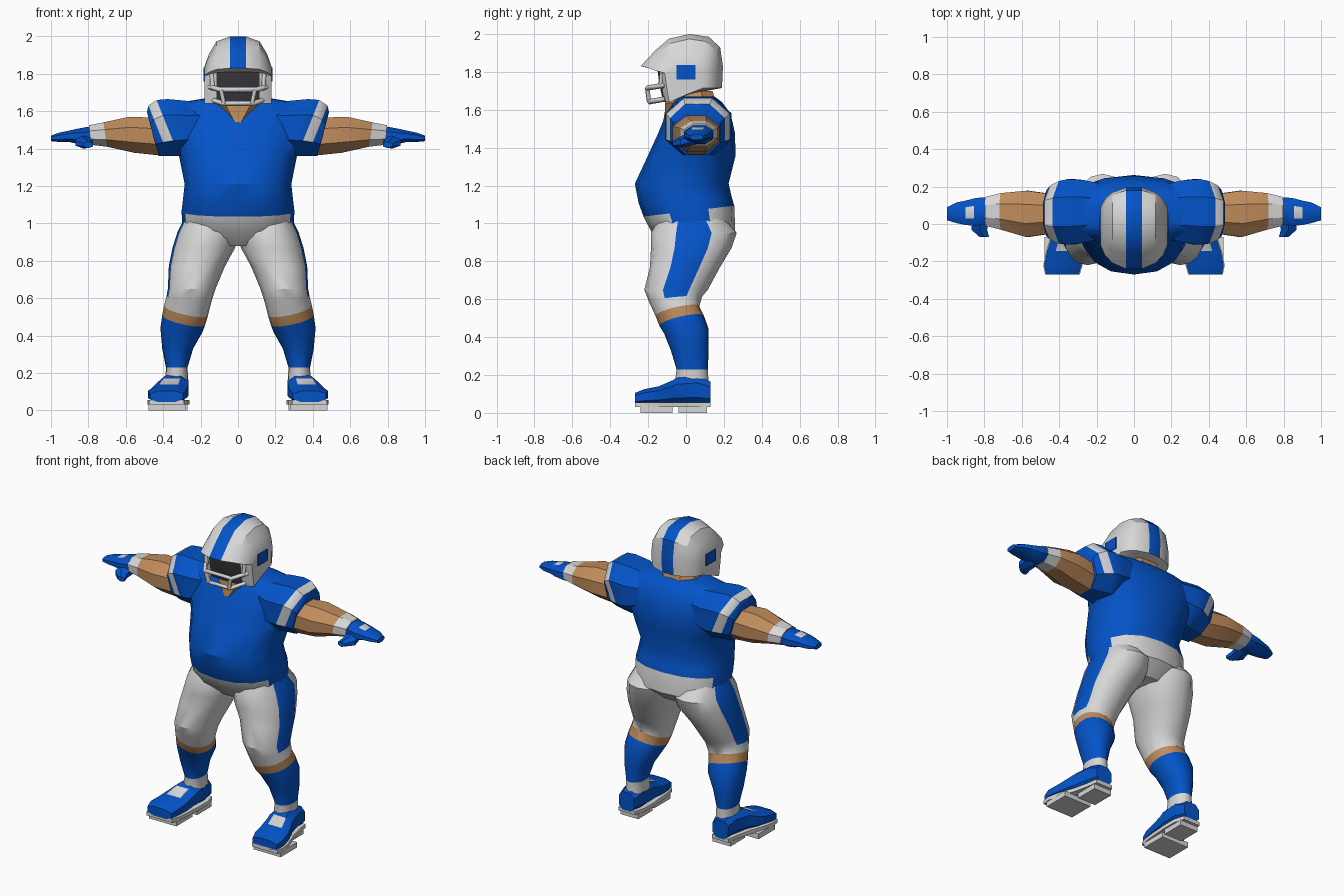
import bpy, bmesh, math
from mathutils import Vector


def material(name, rgb):
    m = bpy.data.materials.new(name)
    m.diffuse_color = (*rgb, 1)
    return m


MATS = [material("blue cloth", (0.001, 0.087, 0.58)),
        material("white cloth", (0.68, 0.68, 0.68)),
        material("skin", (0.52, 0.26, 0.105)),
        material("dark opening", (0.045, 0.038, 0.048))]
BLUE, WHITE, SKIN, DARK = range(4)


def ring(axis, t, a0, a1, b0, b1, n=8, p=1.0, ka=0.0, kb=0.0):
    """Rounded cross-section at t along an axis, filling a0..a1 by b0..b1."""
    off, norm = (0, 1) if n > 8 else (math.pi / n, math.cos(math.pi / n))
    ac, ar, bc, br = (a0 + a1) / 2, (a1 - a0) / 2, (b0 + b1) / 2, (b1 - b0) / 2
    pts = []
    for i in range(n):
        w = off + 2 * math.pi * i / n
        c, s = math.cos(w) / norm, math.sin(w) / norm
        da = ar * math.copysign(abs(c) ** p, c)
        db = br * math.copysign(abs(s) ** p, s)
        a, b, h = ac + da, bc + db, t + ka * da + kb * db
        pts.append({'x': (h, a, b), 'y': (a, h, b), 'z': (a, b, h)}[axis])
    return pts


def loft(name, rings, colour, mirror=False):
    """Skin a list of rings; colour(i, j) picks a material for band i, side j."""
    bm = bmesh.new()
    rows = [[bm.verts.new(Vector(q)) for q in r] for r in rings]
    n = len(rows[0])
    for i in range(len(rows) - 1):
        for j in range(n):
            k = (j + 1) % n
            f = bm.faces.new((rows[i][j], rows[i][k], rows[i + 1][k], rows[i + 1][j]))
            f.material_index = colour(i, j)
    bm.faces.new(rows[0]).material_index = colour(0, 1)
    bm.faces.new(rows[-1]).material_index = colour(len(rows) - 2, 1)
    bmesh.ops.recalc_face_normals(bm, faces=bm.faces)
    me = bpy.data.meshes.new(name)
    bm.to_mesh(me)
    bm.free()
    me.shade_smooth()
    me.set_sharp_from_angle(angle=math.radians(32))
    for m in MATS:
        me.materials.append(m)
    ob = bpy.data.objects.new(name, me)
    bpy.context.collection.objects.link(ob)
    if mirror:
        ob.modifiers.new("Mirror", 'MIRROR')
    return ob


def box(name, x0, x1, y0, y1, z0, z1, col, mirror=True):
    loft(name, [ring('z', z, x0, x1, y0, y1, 4) for z in (z0, z1)], lambda i, j: col, mirror)


# Jersey and hips: white below the hem except the side stripes
body = [(0.88, 0.15, -0.10, 0.17, 0), (0.96, 0.295, -0.185, 0.26, 0),
        (1.065, 0.302, -0.224, 0.255, 0.12), (1.12, 0.295, -0.25, 0.243, 0.05),
        (1.21, 0.285, -0.27, 0.225, 0), (1.36, 0.315, -0.20, 0.262, 0),
        (1.48, 0.37, -0.145, 0.258, 0), (1.58, 0.39, -0.105, 0.235, 0),
        (1.64, 0.35, -0.07, 0.19, 0), (1.67, 0.17, -0.05, 0.15, 0)]
loft("jersey_and_hips",
     [ring('z', z, -w, w, f, b, 16, 0.88, 0, k) for z, w, f, b, k in body],
     lambda i, j: WHITE if i < 2 and j not in (0, 7, 8, 15) else BLUE)

# Neck with the open collar point in front
loft("neck", [ring('z', z, -w, w, f, b, 8, 0.8) for z, w, f, b in
              [(1.53, 0.02, -0.122, 0.05), (1.59, 0.09, -0.112, 0.12),
               (1.635, 0.135, -0.11, 0.16), (1.70, 0.11, -0.10, 0.14)]],
     lambda i, j: SKIN)

# Legs: trousers, bare knee, sock, ankle tape
leg = [(1.03, 0.04, 0.285, -0.14, 0.20, 0), (0.95, 0.01, 0.325, -0.185, 0.268, 0),
       (0.87, 0.015, 0.35, -0.185, 0.24, 0), (0.77, 0.07, 0.37, -0.19, 0.18, 0),
       (0.65, 0.12, 0.375, -0.22, 0.115, 0), (0.60, 0.14, 0.382, -0.195, 0.085, 0.1),
       (0.535, 0.16, 0.395, -0.16, 0.07, 0.22), (0.485, 0.175, 0.405, -0.14, 0.095, 0.22),
       (0.43, 0.19, 0.415, -0.115, 0.12, 0.1), (0.33, 0.24, 0.405, -0.08, 0.12, 0),
       (0.23, 0.27, 0.385, -0.05, 0.115, 0), (0.15, 0.265, 0.39, -0.06, 0.12, 0)]


def leg_colour(i, j):
    if i < 6:
        return BLUE if j in (0, 15) and i < 5 else WHITE
    return SKIN if i == 6 else BLUE if i < 10 else WHITE


loft("leg", [ring('z', z, a, b, c, d, 16, 0.92, k, k) for z, a, b, c, d, k in leg],
     leg_colour, True)

# Shoes with a white instep band, sole and tread blocks
shoe = [(0.13, 0.285, 0.395, 0.045, 0.165), (0.06, 0.265, 0.405, 0.045, 0.195),
        (-0.05, 0.265, 0.43, 0.045, 0.185), (-0.07, 0.268, 0.44, 0.045, 0.172),
        (-0.145, 0.272, 0.465, 0.045, 0.14), (-0.22, 0.28, 0.48, 0.045, 0.125),
        (-0.27, 0.295, 0.47, 0.045, 0.105)]
loft("shoe", [ring('y', *s, 8, 0.75) for s in shoe],
     lambda i, j: WHITE if i == 3 and j == 1 else BLUE, True)
loft("sole", [ring('y', y, a - 0.005, b + 0.005, 0.032, 0.056, 4)
              for y, a, b, c, d in shoe], lambda i, j: WHITE, True)
box("front_tread", 0.28, 0.478, -0.24, -0.07, 0, 0.035, WHITE)
box("heel_tread", 0.27, 0.40, -0.04, 0.11, 0, 0.035, WHITE)

# Shoulders and sleeves with a white band over the top
sleeve = [(0.10, -0.06, 0.20, 1.45, 1.625, 0), (0.27, -0.10, 0.235, 1.37, 1.655, 0),
          (0.335, -0.11, 0.24, 1.36, 1.665, 0.27), (0.375, -0.105, 0.23, 1.36, 1.66, 0.4),
          (0.425, -0.085, 0.205, 1.36, 1.63, 0.4), (0.455, -0.065, 0.18, 1.36, 1.595, 0.27)]
loft("sleeve", [ring('x', *s[:5], 8, 0.9, 0, s[5]) for s in sleeve],
     lambda i, j: WHITE if i == 3 and j in (0, 1, 2, 3, 7) else BLUE, True)

# Arms with wristbands
arm = [(0.40, -0.045, 0.155, 1.36, 1.565), (0.57, -0.07, 0.178, 1.378, 1.57),
       (0.71, -0.03, 0.165, 1.41, 1.54), (0.79, -0.01, 0.145, 1.42, 1.525)]
loft("arm", [ring('x', *s, 8, 1, 0, 0.15) for s in arm],
     lambda i, j: WHITE if i == 2 else SKIN, True)

# Gloves with a white patch on the back of the hand
glove = [(0.77, 0.0, 0.14, 1.425, 1.52), (0.81, -0.005, 0.143, 1.42, 1.515),
         (0.855, -0.01, 0.137, 1.425, 1.507), (0.90, -0.005, 0.125, 1.435, 1.497),
         (0.95, 0.005, 0.115, 1.435, 1.487), (1.0, 0.02, 0.09, 1.44, 1.47)]
loft("glove", [ring('x', *s, 8, 0.9) for s in glove],
     lambda i, j: WHITE if i == 2 and j == 1 else BLUE, True)
loft("thumb", [ring('y', y, a, b, c, d, 6) for y, a, b, c, d in
               [(0.05, 0.77, 0.86, 1.42, 1.485), (-0.03, 0.785, 0.87, 1.405, 1.455),
                (-0.07, 0.775, 0.825, 1.405, 1.435)]], lambda i, j: BLUE, True)

# Helmet: side profile swept across x, narrowing towards the ears
profile = [(-0.24, 1.83), (-0.16, 1.915), (-0.09, 1.975), (0.02, 2.0), (0.12, 1.985),
           (0.18, 1.93), (0.195, 1.83), (0.19, 1.715), (0.03, 1.685), (-0.12, 1.64),
           (-0.14, 1.73), (-0.15, 1.81)]


def helmet_slice(x, sy, sz):
    pts = []
    for i, (y, z) in enumerate(profile):
        s = 0.5 + 0.5 * sy if i > 8 else sy
        pts.append((x, y * s, 1.78 + (z - 1.78) * sz if z > 1.78 else z))
    return pts


half = [(0.042, 1, 1), (0.115, 0.87, 0.88), (0.155, 0.7, 0.58), (0.178, 0.48, 0.28)]
slices = [helmet_slice(-x, a, b) for x, a, b in reversed(half)]
slices += [helmet_slice(*h) for h in half]


def helmet_colour(i, j):
    if j in (9, 10):
        return DARK if 2 <= i <= 4 else WHITE
    return BLUE if i == 3 and j < 7 else WHITE


loft("helmet", slices, helmet_colour)
box("helmet_side_patch", 0.176, 0.184, -0.05, 0.05, 1.76, 1.835, BLUE)


# Face guard bars
def bars(name, paths, radius):
    cu = bpy.data.curves.new(name, 'CURVE')
    cu.dimensions = '3D'
    cu.bevel_depth, cu.bevel_resolution, cu.use_fill_caps = radius, 0, True
    for path in paths:
        sp = cu.splines.new('POLY')
        sp.points.add(len(path) - 1)
        for pt, co in zip(sp.points, path):
            pt.co = (*co, 1)
    cu.materials.append(MATS[WHITE])
    bpy.context.collection.objects.link(bpy.data.objects.new(name, cu))


def hoop(w, z, y):
    return [(-w, -0.11, z + 0.015), (-w * 0.62, y, z), (w * 0.62, y, z), (w, -0.11, z + 0.015)]


bars("face_guard", [hoop(0.155, 1.715, -0.205), hoop(0.13, 1.642, -0.195)]
     + [[(s * 0.09, -0.205, 1.715), (s * 0.075, -0.195, 1.642)] for s in (-1, 1)]
     + [[(s * 0.14, -0.125, 1.81), (s * 0.135, -0.135, 1.72)] for s in (-1, 1)], 0.014)
